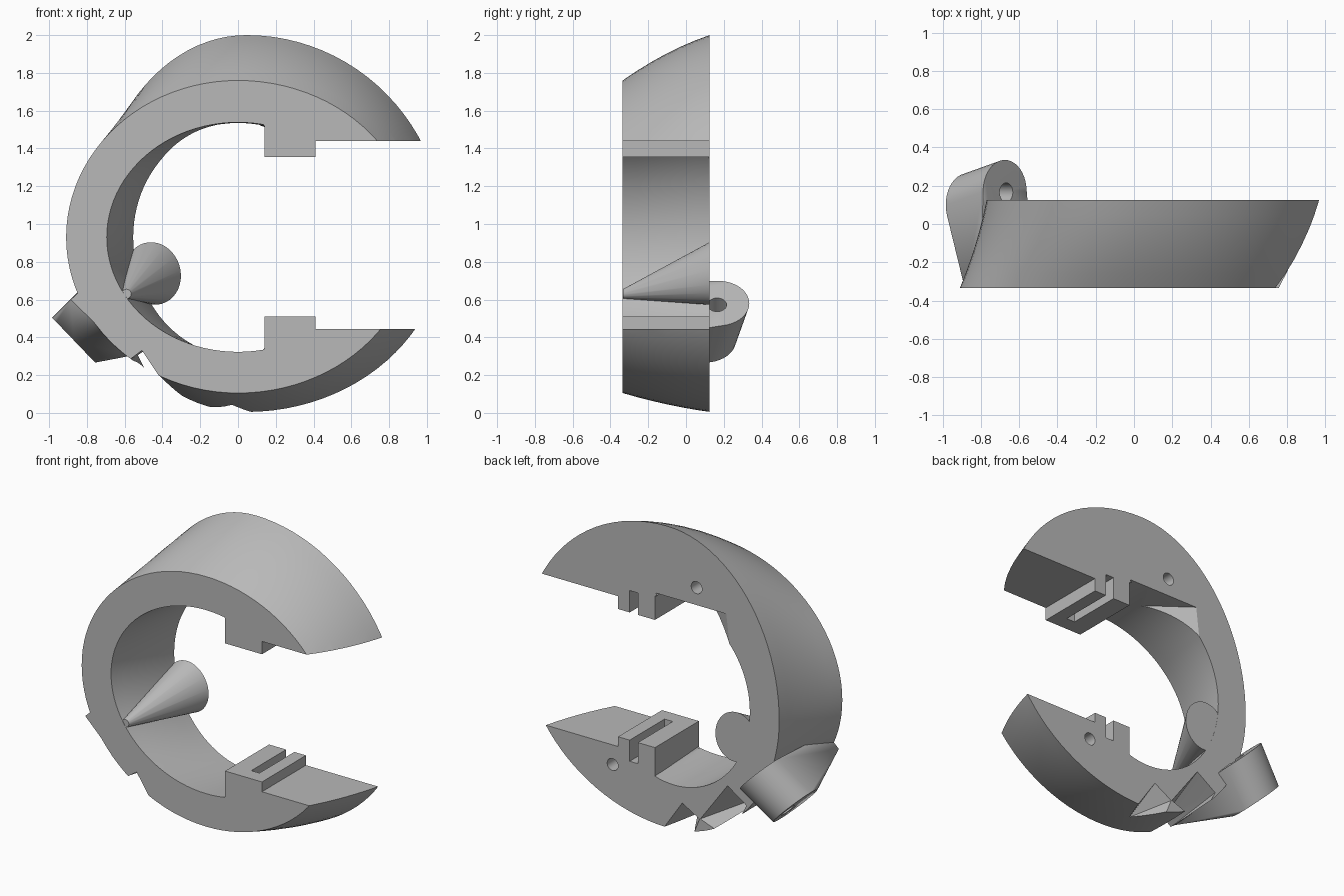
import bpy, bmesh, math
from mathutils import Vector

if "Cube" in bpy.data.objects:
    bpy.data.objects.remove(bpy.data.objects["Cube"], do_unlink=True)

FRONT, BACK, MID = -0.335, 0.125, 0.93
SEG = 96

grey = bpy.data.materials.new("plain grey")
grey.use_nodes = True
grey.diffuse_color = (0.48, 0.48, 0.48, 1)
grey.node_tree.nodes["Principled BSDF"].inputs["Base Color"].default_value = (0.48, 0.48, 0.48, 1)


def finish(name, bm):
    bmesh.ops.recalc_face_normals(bm, faces=bm.faces)
    mesh = bpy.data.meshes.new(name)
    bm.to_mesh(mesh)
    bm.free()
    mesh.materials.append(grey)
    ob = bpy.data.objects.new(name, mesh)
    bpy.context.collection.objects.link(ob)
    return ob


def loft(name, sections):
    """Skin equal-length point loops and cap both ends."""
    bm = bmesh.new()
    rings = [[bm.verts.new(p) for p in s] for s in sections]
    for a, b in zip(rings, rings[1:]):
        for i in range(len(a)):
            j = (i + 1) % len(a)
            bm.faces.new((a[i], a[j], b[j], b[i]))
    bm.faces.new(rings[0])
    bm.faces.new(rings[-1])
    return finish(name, bm)


def hull(name, points):
    bm = bmesh.new()
    for p in points:
        bm.verts.new(p)
    out = bmesh.ops.convex_hull(bm, input=bm.verts)
    junk = {g for g in out["geom_interior"] if isinstance(g, bmesh.types.BMVert)}
    bmesh.ops.delete(bm, geom=list(junk), context="VERTS")
    bmesh.ops.dissolve_limit(bm, angle_limit=0.005, verts=bm.verts, edges=bm.edges)
    return finish(name, bm)


def box(name, lo, hi):
    return hull(name, [(x, y, z) for x in (lo[0], hi[0])
                       for y in (lo[1], hi[1]) for z in (lo[2], hi[2])])


def disk(center, u, v, ru, rv, n=40):
    c, u, v = Vector(center), Vector(u), Vector(v)
    return [c + u * ru * math.cos(2 * math.pi * i / n) + v * rv * math.sin(2 * math.pi * i / n)
            for i in range(n)]


def cut(target, cutter):
    mod = target.modifiers.new("cut", "BOOLEAN")
    mod.object, mod.operation, mod.solver = cutter, "DIFFERENCE", "EXACT"
    bpy.context.view_layer.objects.active = target
    bpy.ops.object.modifier_apply(modifier=mod.name)
    bpy.data.objects.remove(cutter, do_unlink=True)


def oval(cx, left, right, up, down, limit=9.0):
    """Egg outline built from four quarter ellipses."""
    pts = []
    for i in range(SEG):
        c, s = math.cos(2 * math.pi * i / SEG), math.sin(2 * math.pi * i / SEG)
        pts.append((min(limit, cx + c * (right if c > 0 else left)),
                    MID + s * (up if s > 0 else down)))
    return pts


def blend(a, b, overshoot=0.0):
    """Sections easing from the front outline to the back outline."""
    out = []
    steps = [i / 6 for i in range(7)]
    if overshoot:
        steps = [-overshoot] + steps + [1 + overshoot]
    for t in steps:
        k = min(1, max(0, t))
        k += 0.35 * k * (1 - k)
        y = FRONT + (BACK - FRONT) * t
        out.append([(p[0] + (q[0] - p[0]) * k, y, p[1] + (q[1] - p[1]) * k)
                    for p, q in zip(a, b)])
    return out


# Flared C-shaped ring
ring = loft("clamp_ring", blend(oval(0, 0.91, 0.935, 0.83, 0.825),
                                oval(0.045, 0.815, 1.05, 1.07, 0.925)))
cut(ring, loft("bore", blend(oval(0, 0.695, 0.695, 0.608, 0.607, 0.14),
                             oval(0, 0.555, 0.555, 0.605, 0.63, 0.14), 0.2)))

# Mouth opening, leaving a stepped jaw block above and below
cut(ring, box("mouth_inner", (0.13, -1, 0.51), (2, 1, 1.355)))
cut(ring, box("mouth_outer", (0.41, -1, 0.445), (2, 1, 1.44)))
for low, high in ((0.37, 0.6), (1.3, 1.5)):
    cut(ring, box("jaw_slot", (0.265, -0.24, low), (0.325, 1, high)))

# Pin holes in the back face
for x, z in ((-0.165, 1.65), (0.45, 0.315)):
    ends = [disk((x, y, z), (1, 0, 0), (0, 0, 1), 0.04, 0.04, 24) for y in (-0.15, 0.3)]
    cut(ring, loft("pin_hole", ends))

# Relief behind the upper bore
cut(ring, hull("bore_relief", [(0.135, 0.13, 1.535), (-0.39, 0.13, 1.535), (-0.42, 0.13, 1.28),
                               (0.0, 0.13, 1.3), (0.1, -0.2, 1.52)]))

# Tapering V notches along the lower back edge
notch_small = [(0.075, 0.13, 0.0), (-0.06, 0.13, 0.2), (-0.19, 0.13, 0.126), (-0.1, 0.13, -0.1),
               (-0.03, -0.08, 0.04)]
notch_large = [(-0.19, 0.13, 0.126), (-0.39, 0.13, 0.4), (-0.53, 0.13, 0.306), (-0.4, 0.13, 0.05),
               (-0.42, -0.34, 0.195), (-0.51, -0.34, 0.33), (-0.57, -0.34, 0.285),
               (-0.53, -0.34, 0.15)]
cut(ring, hull("notch_small", notch_small))
cut(ring, hull("notch_large", notch_large))

# Tapered fin growing along the inside wall
fin = hull("inner_fin", disk((-0.45, BACK - 0.001, 0.738), (1, 0, 0.3), (-0.3, 0, 1), 0.14, 0.16)
           + disk((-0.59, FRONT + 0.001, 0.63), (1, 0, 0), (0, 0, 1), 0.025, 0.025, 16))

# Hinge lug with its through hole
slope, axis = Vector((0.69, 0, -0.72)), Vector((0.707, 0, 0.707))
lug = hull("hinge_lug", disk((-0.87, 0.1, 0.385), slope, (0, 1, 0), 0.165, 0.165)
           + disk((-0.675, 0.17, 0.58), slope, (0, 1, 0), 0.165, 0.165)
           + [(-0.885, FRONT + 0.001, 0.6), (-0.58, FRONT + 0.001, 0.3),
              (-0.8, FRONT + 0.001, 0.68), (-0.52, FRONT + 0.001, 0.38)])
middle = Vector((-0.775, 0.165, 0.465))
cut(lug, loft("lug_hole", [disk(middle + axis * d, slope, (0, 1, 0), 0.05, 0.05, 24)
                           for d in (-0.6, 0.6)]))

# Smooth curved walls, crisp edges
bpy.ops.object.select_all(action="DESELECT")
for ob in (ring, fin, lug):
    ob.select_set(True)
bpy.context.view_layer.objects.active = ring
bpy.ops.object.shade_smooth_by_angle(angle=math.radians(30))
